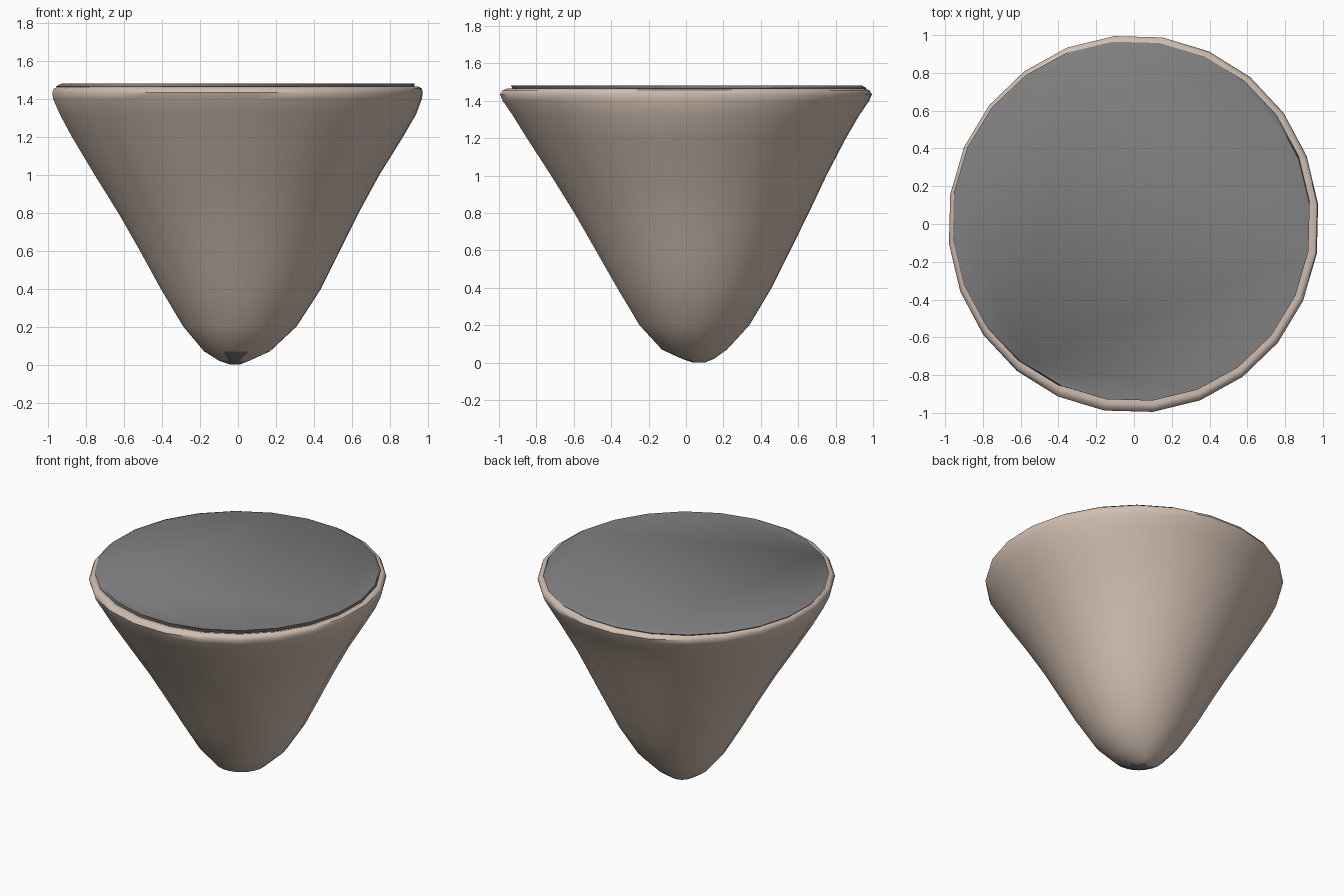
import bpy, bmesh, math

if "Cube" in bpy.data.objects:
    bpy.data.objects.remove(bpy.data.objects["Cube"])

def material(name, rgb):
    m = bpy.data.materials.new(name)
    m.diffuse_color = (*rgb, 1)
    m.use_nodes = True
    m.node_tree.nodes["Principled BSDF"].inputs["Base Color"].default_value = m.diffuse_color
    return m

beige = material("warm beige", (0.64, 0.52, 0.44))
grey = material("mid grey", (0.216, 0.216, 0.216))
SIDES = 24

def loft(name, rings, mats):
    """Skin rings of (z, x min, x max, y min, y max), closing both ends."""
    bm = bmesh.new()
    loops = []
    for z, x0, x1, y0, y1 in rings:
        loop = []
        for i in range(SIDES):
            a = math.radians(6) + 2 * math.pi * i / SIDES
            loop.append(bm.verts.new(((x0 + x1) / 2 + (x1 - x0) / 2 * math.cos(a),
                                      (y0 + y1) / 2 + (y1 - y0) / 2 * math.sin(a), z)))
        loops.append(loop)
    for a, b in zip(loops, loops[1:]):
        for i in range(SIDES):
            j = (i + 1) % SIDES
            bm.faces.new((a[i], a[j], b[j], b[i]))
    bm.faces.new(loops[0][::-1])
    bm.faces.new(loops[-1])
    bmesh.ops.recalc_face_normals(bm, faces=bm.faces)
    mesh = bpy.data.meshes.new(name)
    bm.to_mesh(mesh)
    bm.free()
    ob = bpy.data.objects.new(name, mesh)
    bpy.context.collection.objects.link(ob)
    for m in mats:
        mesh.materials.append(m)
    bpy.ops.object.select_all(action='DESELECT')
    ob.select_set(True)
    bpy.context.view_layer.objects.active = ob
    bpy.ops.object.shade_smooth_by_angle(angle=math.radians(50))
    return ob

# Tapered body with rounded tip and rolled rim
body = loft("tapered_body", [
    (0.00, -0.04, 0.01, 0.04, 0.10),
    (0.02, -0.10, 0.06, -0.02, 0.15),
    (0.07, -0.18, 0.17, -0.13, 0.22),
    (0.20, -0.29, 0.31, -0.25, 0.34),
    (0.40, -0.41, 0.44, -0.37, 0.46),
    (0.60, -0.52, 0.54, -0.485, 0.56),
    (0.80, -0.635, 0.64, -0.60, 0.66),
    (1.00, -0.76, 0.75, -0.725, 0.755),
    (1.20, -0.88, 0.875, -0.855, 0.86),
    (1.32, -0.945, 0.945, -0.93, 0.93),
    (1.40, -0.98, 0.975, -0.985, 0.985),
    (1.435, -0.985, 0.98, -1.0, 1.0),
    (1.457, -0.975, 0.975, -0.985, 0.985),
    (1.466, -0.95, 0.955, -0.96, 0.96),
    (1.450, -0.91, 0.91, -0.91, 0.91),
], [beige, grey])

# Small worn grey patch on the front of the tip
for p in body.data.polygons:
    c = p.center
    if c.z < 0.06 and -0.07 < c.x < 0.02 and c.y < 0.08:
        p.material_index = 1

# Flat grey top plate, with a slightly offset bevelled edge
loft("top_plate", [
    (1.445, -0.95, 0.92, -0.93, 0.96),
    (1.468, -0.965, 0.935, -0.935, 0.97),
    (1.482, -0.935, 0.935, -0.94, 0.945),
], [grey])
